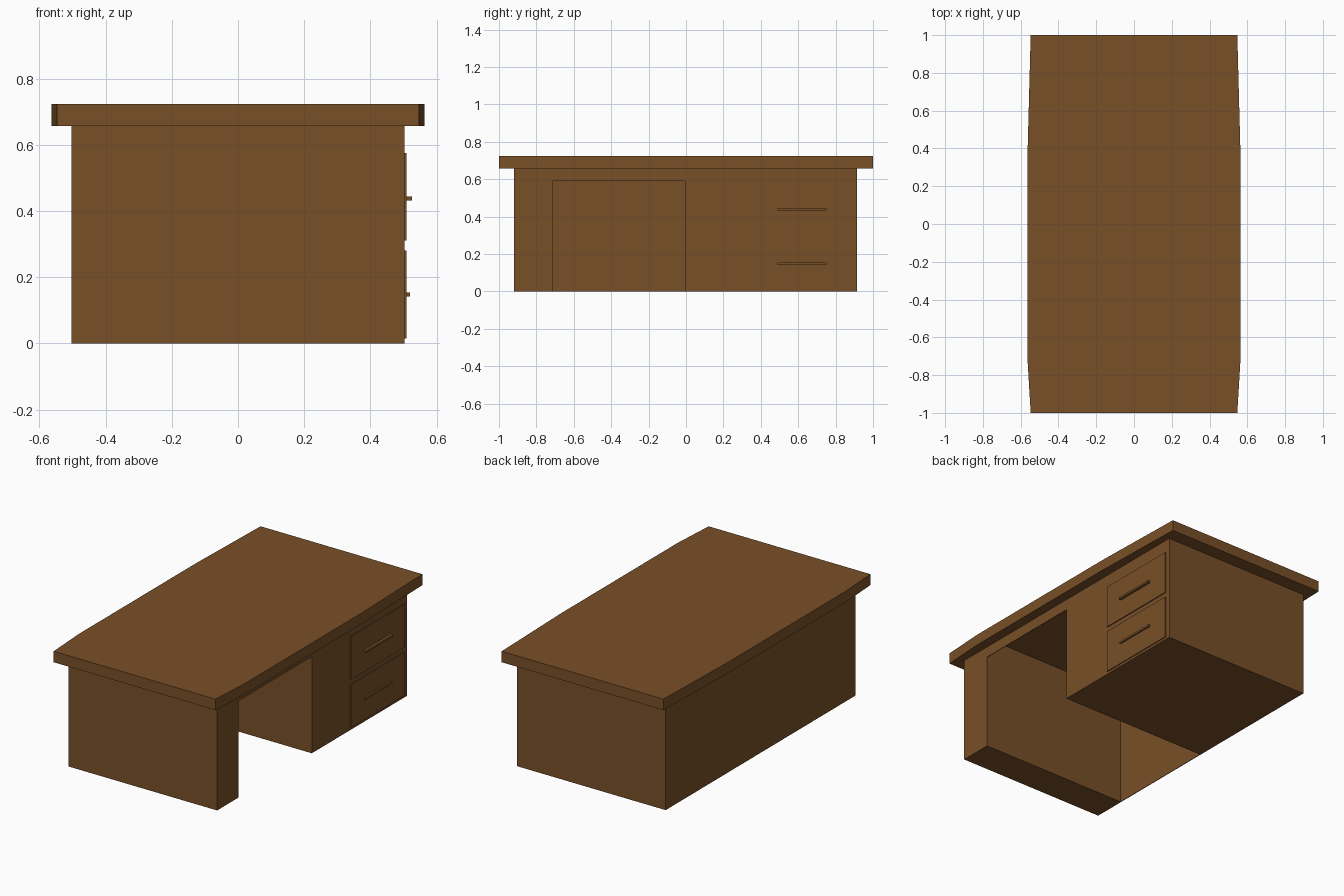
import bpy, bmesh

if "Cube" in bpy.data.objects:
    bpy.data.objects.remove(bpy.data.objects["Cube"])

wood = bpy.data.materials.new("brown_wood")
wood.diffuse_color = (0.19, 0.08, 0.021, 1)
wood.use_nodes = True
wood.node_tree.nodes["Principled BSDF"].inputs["Base Color"].default_value = wood.diffuse_color


def prism(name, outline, z0, z1):
    """Extrude a flat xy outline from z0 to z1."""
    bm = bmesh.new()
    face = bm.faces.new([bm.verts.new((x, y, z0)) for x, y in outline])
    ext = bmesh.ops.extrude_face_region(bm, geom=[face])
    top = [v for v in ext["geom"] if isinstance(v, bmesh.types.BMVert)]
    bmesh.ops.translate(bm, verts=top, vec=(0, 0, z1 - z0))
    bmesh.ops.recalc_face_normals(bm, faces=bm.faces)
    mesh = bpy.data.meshes.new(name)
    bm.to_mesh(mesh)
    bm.free()
    obj = bpy.data.objects.new(name, mesh)
    bpy.context.collection.objects.link(obj)
    mesh.materials.append(wood)
    return obj


def box(name, x0, x1, y0, y1, z0, z1):
    return prism(name, [(x0, y0), (x1, y0), (x1, y1), (x0, y1)], z0, z1)


def cut(obj, cutter):
    mod = obj.modifiers.new("cut", 'BOOLEAN')
    mod.operation = 'DIFFERENCE'
    mod.solver = 'EXACT'
    mod.object = cutter
    bpy.context.view_layer.objects.active = obj
    bpy.ops.object.modifier_apply(modifier=mod.name)


# Tabletop with gently tapered ends
side = [(0.547, -1), (0.563, -0.73), (0.563, 0.4), (0.547, 1)]
tabletop = prism("tabletop", side + [(-x, y) for x, y in reversed(side)], 0.656, 0.723)

# Desk body: side panel, drawer pedestal, thin back sheet and front apron
body = box("desk_body", -0.503, 0.503, -0.92, 0.915, 0, 0.656)

# Knee space, open at the front below the apron and recessed into the top
space = box("knee_space_cutter", -0.499, 0.499, -0.715, -0.005, -0.1, 0.714)
opening = box("knee_opening_cutter", 0.45, 0.6, -0.715, -0.005, -0.1, 0.59)
cut(body, space)
cut(body, opening)
cut(tabletop, space)
for helper in (space, opening):
    bpy.data.objects.remove(helper)

# Two drawers with bar handles
for label, z0, z1, hz, hx in (("lower", 0.015, 0.28, 0.148, 0.519),
                              ("upper", 0.31, 0.575, 0.438, 0.525)):
    box(label + "_drawer", 0.502, 0.509, 0.365, 0.885, z0, z1)
    box(label + "_handle", 0.508, hx, 0.49, 0.75, hz - 0.006, hz + 0.006)
